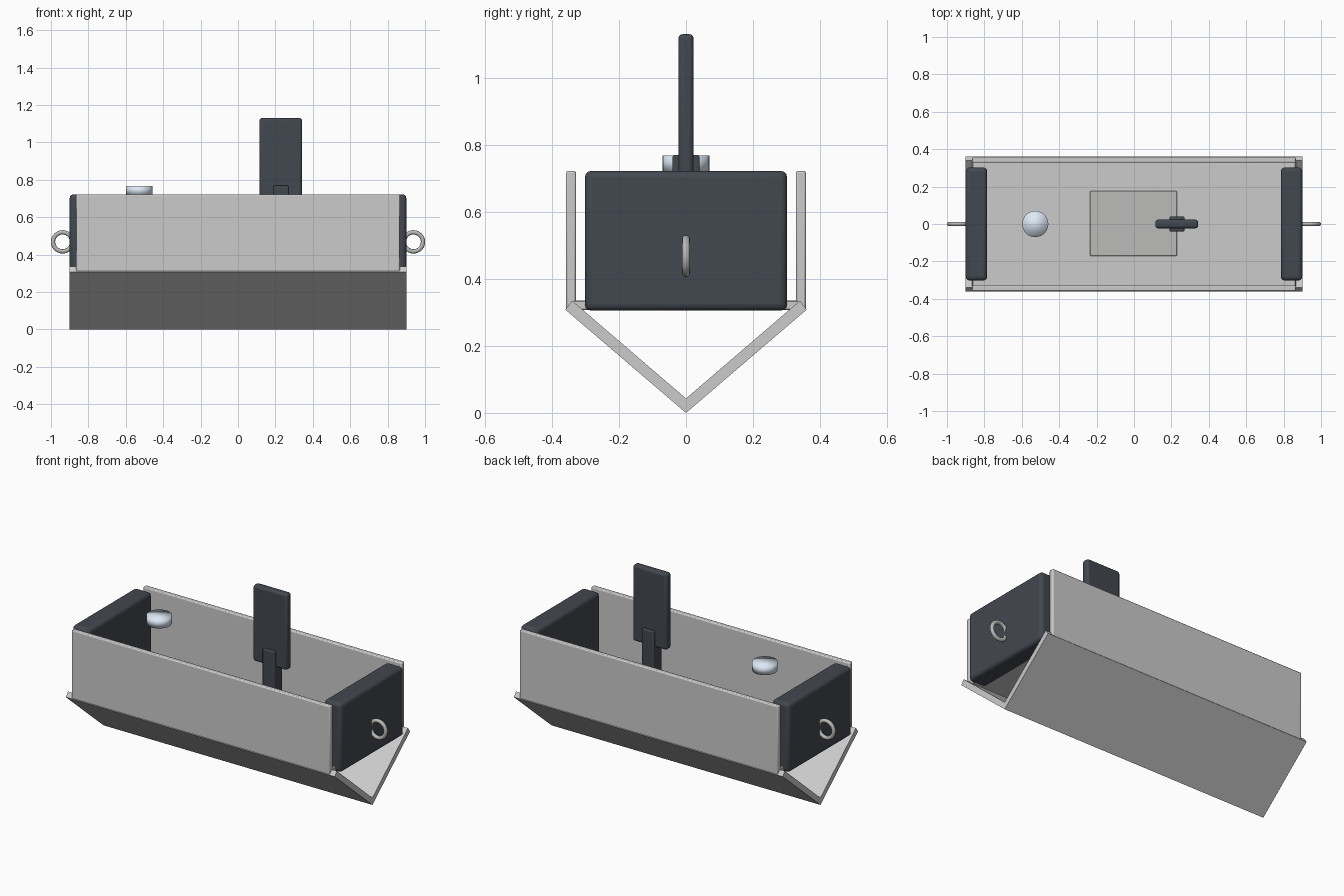
import bpy, bmesh
from math import radians

if "Cube" in bpy.data.objects:
    bpy.data.objects.remove(bpy.data.objects["Cube"])


def material(name, color):
    m = bpy.data.materials.new(name)
    m.diffuse_color = (*color, 1)
    m.use_nodes = True
    m.node_tree.nodes["Principled BSDF"].inputs["Base Color"].default_value = m.diffuse_color
    return m


dark = material("dark_plastic", (0.055, 0.065, 0.08))
pale = material("pale_glass", (0.72, 0.82, 0.92))
lid_grey = material("lid_grey", (0.5, 0.5, 0.49))
hull_grey = material("hull_grey", (0.56, 0.56, 0.54))
ring_grey = material("ring_grey", (0.48, 0.48, 0.46))


def finish(name, mat, angle=30):
    ob = bpy.context.object
    ob.name = name
    ob.data.materials.append(mat)
    bpy.ops.object.shade_smooth_by_angle(angle=radians(angle))
    return ob


def box(name, x, y, z, mat, bevel=0.0, segments=3):
    """Box from (min, max) pairs, with optional rounded edges."""
    bpy.ops.mesh.primitive_cube_add(
        size=1, location=[(a + b) / 2 for a, b in (x, y, z)])
    ob = bpy.context.object
    ob.scale = [b - a for a, b in (x, y, z)]
    bpy.ops.object.transform_apply(location=False, rotation=False, scale=True)
    if bevel:
        mod = ob.modifiers.new("rounded_edges", "BEVEL")
        mod.width, mod.segments = bevel, segments
    return finish(name, mat)


# V-shaped keel: cross-section extruded along x
profile = [(0, 0), (0.36, 0.308), (0.34, 0.335), (0, 0.043),
           (-0.34, 0.335), (-0.36, 0.308)]
bm = bmesh.new()
face = bm.faces.new([bm.verts.new((-0.9, y, z)) for y, z in profile])
ext = bmesh.ops.extrude_face_region(bm, geom=[face])
bmesh.ops.translate(bm, vec=(1.8, 0, 0), verts=[
    g for g in ext["geom"] if isinstance(g, bmesh.types.BMVert)])
bmesh.ops.recalc_face_normals(bm, faces=bm.faces)
mesh = bpy.data.meshes.new("v_keel")
bm.to_mesh(mesh)
bm.free()
mesh.materials.append(hull_grey)
bpy.context.collection.objects.link(bpy.data.objects.new("v_keel", mesh))

# Floor and long side walls
box("floor", (-0.865, 0.865), (-0.345, 0.345), (0.307, 0.336), hull_grey, 0.003, 1)
for side, s in (("front", -1), ("back", 1)):
    y = sorted((s * 0.328, s * 0.358))
    box(side + "_wall", (-0.865, 0.865), y, (0.307, 0.722), hull_grey, 0.006, 2)

# End blocks with tow rings
for side, s in (("left", -1), ("right", 1)):
    box(side + "_end_block", sorted((s * 0.785, s * 0.9)), (-0.302, 0.302),
        (0.305, 0.722), dark, 0.02)
    bpy.ops.mesh.primitive_torus_add(
        location=(s * 0.938, 0, 0.468), rotation=(radians(90), 0, 0),
        major_radius=0.051, minor_radius=0.0115,
        major_segments=32, minor_segments=12)
    finish(side + "_tow_ring", ring_grey, 60)

# Hatch lid on the floor
box("hatch_lid", (-0.235, 0.23), (-0.172, 0.176), (0.33, 0.36), lid_grey, 0.006, 2)

# Upright paddle and its post
box("paddle_post", (0.19, 0.27), (-0.04, 0.04), (0.34, 0.77), dark, 0.006, 2)
box("paddle", (0.114, 0.343), (-0.023, 0.023), (0.67, 1.13), dark, 0.014)

# Round lamp, softly shaded
bpy.ops.mesh.primitive_cylinder_add(
    vertices=32, radius=0.07, depth=0.05, location=(-0.528, 0, 0.743))
finish("lamp", pale, 180)
